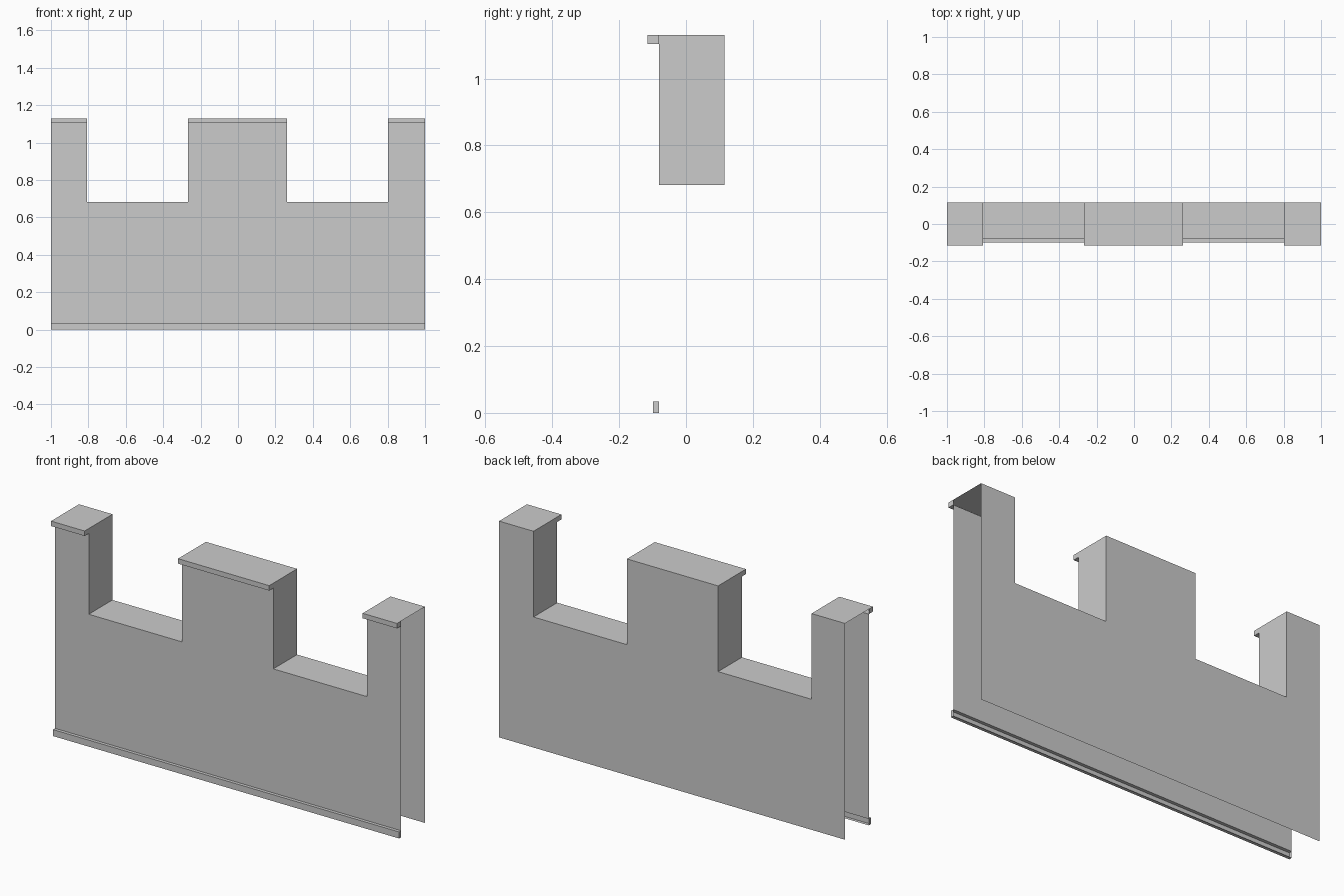
import bpy, bmesh

if "Cube" in bpy.data.objects:
    bpy.data.objects.remove(bpy.data.objects["Cube"])

FRONT, BACK = -0.081, 0.115          # wall planes
FLOOR, TOP = 0.682, 1.13             # notch floor and merlon top
LIP_Z, BASE_Z = 1.104, 0.034         # underside of cap lip, top of base trim
NOTCHES = [(-0.806, -0.266), (0.261, 0.801)]
MERLONS = [(-1.0, -0.806), (-0.266, 0.261), (0.801, 1.0)]


def make(name, faces):
    bm = bmesh.new()
    for pts in faces:
        bm.faces.new([bm.verts.new(p) for p in pts])
    bmesh.ops.remove_doubles(bm, verts=bm.verts, dist=1e-5)
    me = bpy.data.meshes.new(name)
    bm.to_mesh(me)
    bm.free()
    ob = bpy.data.objects.new(name, me)
    bpy.context.collection.objects.link(ob)


def skyline(top):
    """Crenellated top edge, left to right, as (x, z)."""
    pts = [(-1.0, top)]
    for a, b in NOTCHES:
        pts += [(a, top), (a, FLOOR), (b, FLOOR), (b, top)]
    return pts + [(1.0, top)]


def sheet(y, bottom, top):
    """Crenellated wall face, facing +y."""
    return [(x, y, z) for x, z in [(-1.0, bottom)] + skyline(top) + [(1.0, bottom)]]


def ledge(x0, x1, y, z0, z1):
    """Projecting strip, open at the back: front, top, bottom and two ends."""
    f, w = y, FRONT
    return [
        [(x0, f, z0), (x1, f, z0), (x1, f, z1), (x0, f, z1)],
        [(x0, f, z1), (x1, f, z1), (x1, w, z1), (x0, w, z1)],
        [(x0, w, z0), (x1, w, z0), (x1, f, z0), (x0, f, z0)],
        [(x0, w, z0), (x0, f, z0), (x0, f, z1), (x0, w, z1)],
        [(x1, f, z0), (x1, w, z0), (x1, w, z1), (x1, f, z1)],
    ]


# Front and back walls, the front one stopping at the trims
make("front_wall", [sheet(FRONT, BASE_Z, LIP_Z)[::-1]])
make("back_wall", [sheet(BACK, 0.0, TOP)])

# Merlon tops, notch sides and notch floors as one ribbon
line = skyline(TOP)
make("battlement_top", [
    [(a[0], FRONT, a[1]), (b[0], FRONT, b[1]), (b[0], BACK, b[1]), (a[0], BACK, a[1])]
    for a, b in zip(line, line[1:])])

# Overhanging lips on the merlons
make("merlon_lips", [f for a, b in MERLONS for f in ledge(a, b, -0.115, LIP_Z, TOP)])

# Trim strip along the foot of the front wall
make("base_trim", ledge(-1.0, 1.0, -0.098, 0.0, BASE_Z))
